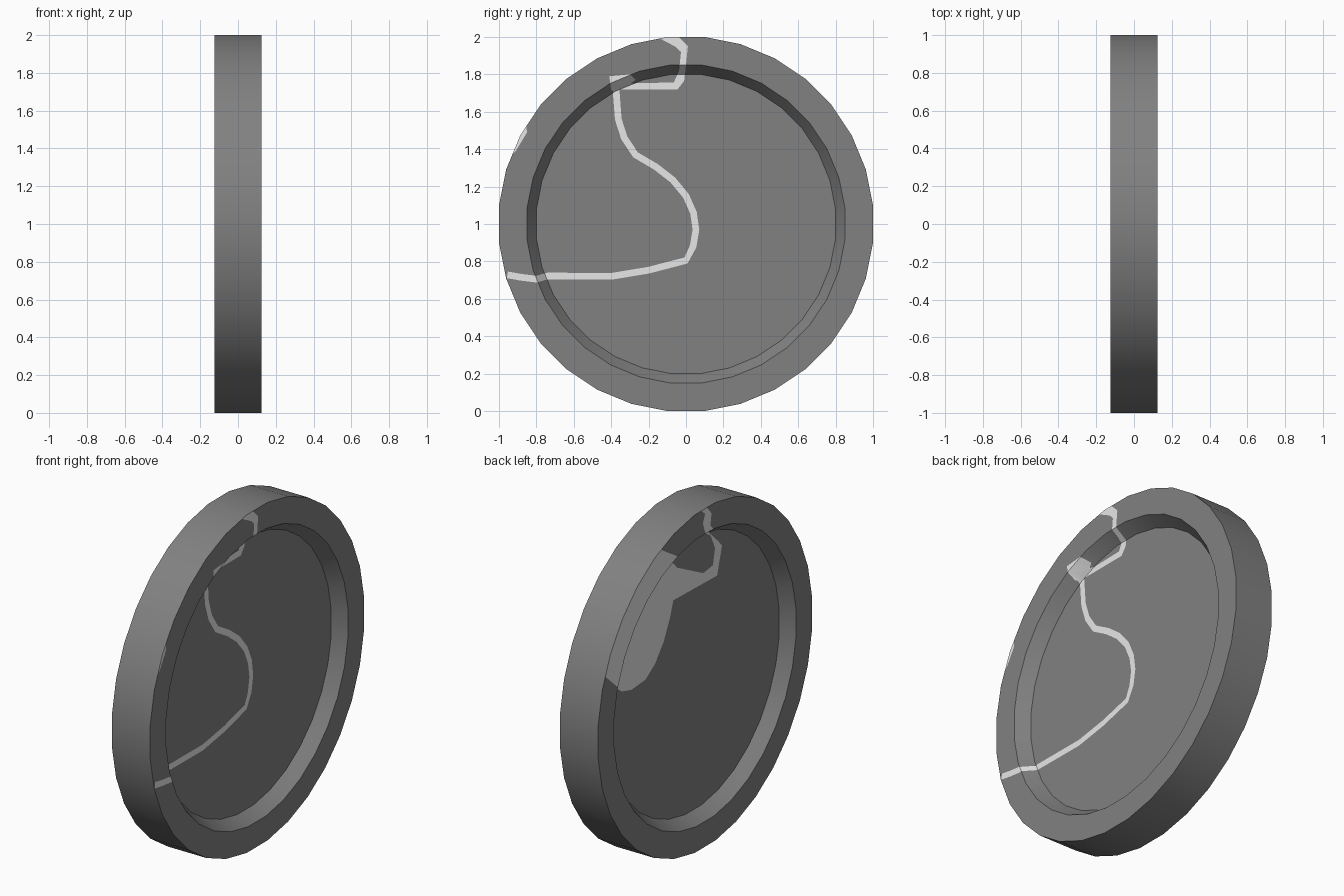
import bpy, math
from mathutils import Vector
from mathutils.geometry import delaunay_2d_cdt

if "Cube" in bpy.data.objects:
    bpy.data.objects.remove(bpy.data.objects["Cube"])

SIDES = 32
STEP = 2 * math.pi / SIDES
HALF, FLOOR = 0.125, 0.05          # half thickness, half thickness at recess
R_OUT, R_LIP, R_FLOOR = 1.0, 0.85, 0.80


def material(name, v):
    m = bpy.data.materials.new(name)
    m.diffuse_color = (v, v, v, 1)
    m.use_nodes = True
    m.node_tree.nodes["Principled BSDF"].inputs["Base Color"].default_value = m.diffuse_color
    return m


MATS = [material("dark grey", 0.22), material("pale grey", 0.8)]


def ring(r):
    # polygon whose flats lie at distance r
    k = r / math.cos(STEP / 2)
    return [Vector((k * math.cos((i + .5) * STEP), k * math.sin((i + .5) * STEP)))
            for i in range(SIDES)]


def flat_radius(p):
    return max(p.x * math.cos(i * STEP) + p.y * math.sin(i * STEP) for i in range(SIDES))


def height(p):
    t = (flat_radius(p) - R_FLOOR) / (R_LIP - R_FLOOR)
    return FLOOR + (HALF - FLOOR) * min(1, max(0, t))


def inside(p, poly):
    hit = False
    for a, b in zip(poly, poly[1:] + poly[:1]):
        if (a[1] > p.y) != (b[1] > p.y):
            if p.x < a[0] + (p.y - a[1]) * (b[0] - a[0]) / (b[1] - a[1]):
                hit = not hit
    return hit


def stroke(path, width):
    # outline of a line of constant width
    pts = [Vector(p) for p in path]
    left, right = [], []
    for i, p in enumerate(pts):
        d = (pts[min(i + 1, len(pts) - 1)] - pts[max(i - 1, 0)]).normalized()
        n = Vector((-d.y, d.x)) * width / 2
        left.append(tuple(p + n))
        right.append(tuple(p - n))
    return left + right[::-1]


def make_object(name, verts, faces, mats):
    me = bpy.data.meshes.new(name)
    me.from_pydata(verts, [], faces)
    for m in MATS:
        me.materials.append(m)
    for f, i in zip(me.polygons, mats):
        f.material_index = i
    ob = bpy.data.objects.new(name, me)
    bpy.context.collection.objects.link(ob)
    bpy.ops.object.select_all(action='DESELECT')
    ob.select_set(True)
    bpy.context.view_layer.objects.active = ob
    bpy.ops.object.shade_smooth_by_angle(angle=math.radians(30))


def dished_face(name, side, patches):
    # flat layout of rings and painted outlines, then lifted to the dished profile
    pts, edges = [], []

    def loop(ps):
        s, n = len(pts), len(ps)
        pts.extend(Vector(p) for p in ps)
        edges.extend((s + i, s + (i + 1) % n) for i in range(n))

    for r in (R_FLOOR, R_LIP, R_OUT):
        loop(ring(r))
    edges.extend((i, i + SIDES) for i in range(SIDES))
    for p in patches:
        loop(p)
    vs, _, fs, *_ = delaunay_2d_cdt(pts, edges, [], 0, 1e-5)
    faces, mats = [], []
    for f in fs:
        c = sum((vs[i] for i in f), Vector((0, 0))) / len(f)
        if flat_radius(c) > R_OUT:
            continue
        a, b, d = (vs[i] for i in f)
        ccw = (b - a).cross(d - a) > 0
        faces.append(list(f) if ccw == (side > 0) else list(f)[::-1])
        mats.append(int(any(inside(c, p) for p in patches)))
    used = sorted({i for f in faces for i in f})
    new = {o: n for n, o in enumerate(used)}
    verts = [(side * height(vs[i]), vs[i].x, vs[i].y + 1) for i in used]
    make_object(name, verts, [[new[i] for i in f] for f in faces], mats)


# Right face: winding thin line, hooked top end, small chip on the rim
line = stroke([(-.955, -.272), (-.88, -.285), (-.80, -.295), (-.74, -.278), (-.4, -.28),
               (-.2, -.247), (0, -.195), (.038, -.12), (.053, -.03), (.04, .06), (0, .15),
               (-.07, .235), (-.16, .305), (-.27, .37), (-.33, .46), (-.362, .56),
               (-.375, .73)], .036)
hook = [(-.41, .79), (-.30, .80), (-.27, .77), (-.295, .752), (-.065, .757), (-.037, .82),
        (-.027, .92), (-.055, .947), (-.155, 1.0), (-.15, 1.05), (-.05, 1.01), (.01, .95),
        (0, .85), (-.01, .765), (-.045, .72), (-.35, .72), (-.40, .715)]
chip = [(-.856, .54), (-.85, .49), (-.91, .39), (-.93, .37), (-1, .5)]
dished_face("right_face", 1, [line, hook, chip])

# Left face: one large patch with a tail running to the top
patch = [(1.02, .42), (.92, .35), (.81, .25), (.67, .154), (.58, .13), (.45, .14), (.36, .2),
         (.28, .3), (.22, .42), (.19, .51), (-.22, .50), (-.265, .66), (-.23, .70),
         (-.126, .80), (-.05, .88), (-.06, .95), (0, 1.02), (.06, 1.02), (0, .97),
         (.02, .92), (0, .86), (-.16, .76), (-.2, .67), (-.18, .576), (-.09, .564),
         (.155, .69), (.2, .74), (.26, .818), (.40, .906), (.46, 1.03), (.95, .95)]
dished_face("left_face", -1, [patch])

# Outer band
o = ring(R_OUT)
make_object("outer_band",
            [(s * HALF, p.x, p.y + 1) for s in (-1, 1) for p in o],
            [(i, (i + 1) % SIDES, SIDES + (i + 1) % SIDES, SIDES + i) for i in range(SIDES)],
            [0] * SIDES)
